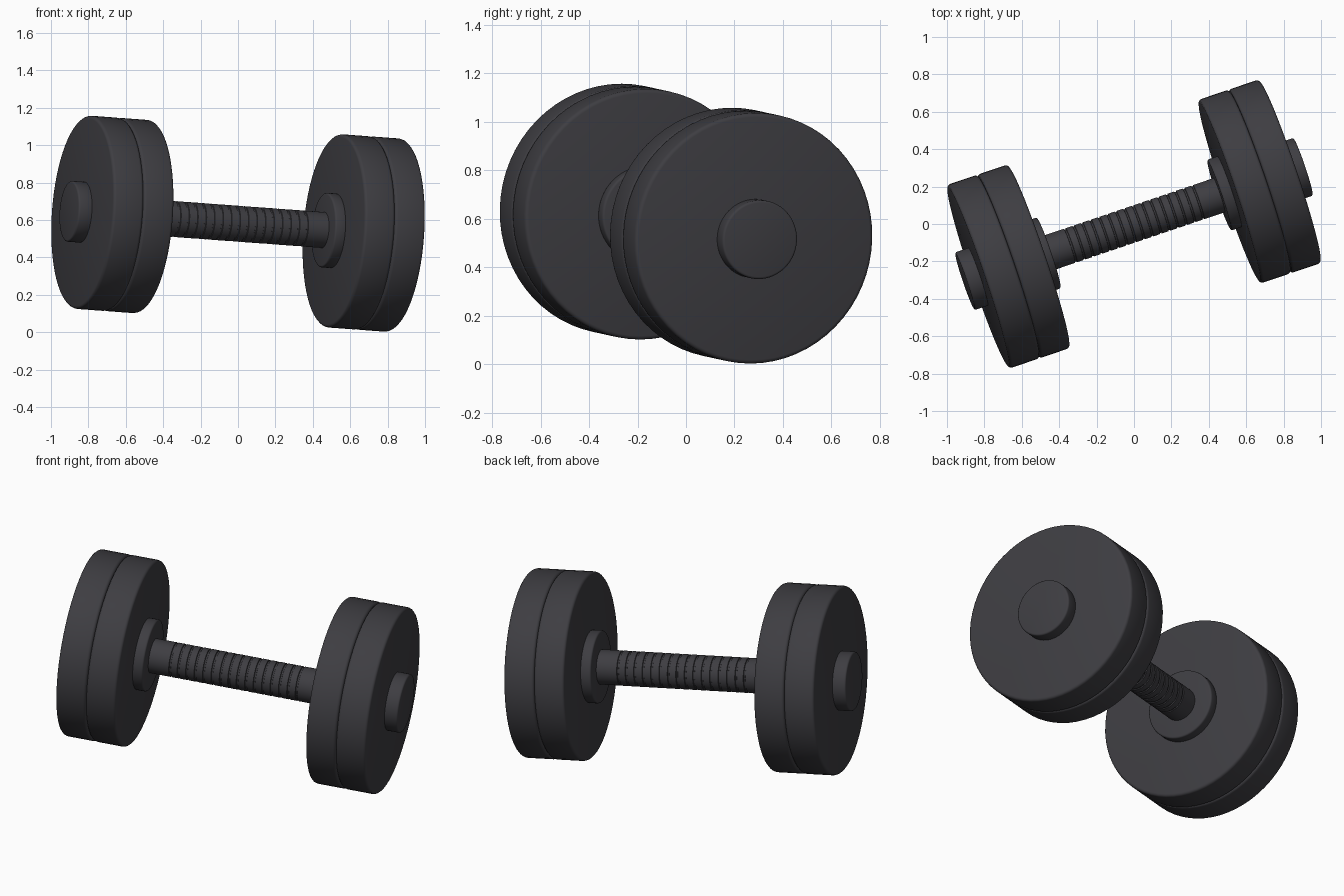
import bpy, bmesh, math
from mathutils import Matrix

if "Cube" in bpy.data.objects:
    bpy.data.objects.remove(bpy.data.objects["Cube"], do_unlink=True)

# One dark grey material for everything
grey = bpy.data.materials.new("dark_grey")
grey.use_nodes = True
colour = (0.048, 0.047, 0.054, 1)
grey.diffuse_color = colour
grey.node_tree.nodes["Principled BSDF"].inputs["Base Color"].default_value = colour

# The whole dumbbell is turned and tipped about its middle
POSE = (Matrix.Translation((0, 0, 0.58)) @ Matrix.Rotation(math.radians(18.7), 4, 'Z')
        @ Matrix.Rotation(math.radians(4), 4, 'Y'))


def lathe(name, profile, steps=64):
    """Turn (position along bar, radius) points around the bar; cap both ends."""
    bm = bmesh.new()
    rings = []
    for x, r in profile:
        rings.append([bm.verts.new((x, r * math.cos(2 * math.pi * i / steps),
                                    r * math.sin(2 * math.pi * i / steps)))
                      for i in range(steps)])
    for a, b in zip(rings, rings[1:]):
        for i in range(steps):
            j = (i + 1) % steps
            bm.faces.new((a[i], a[j], b[j], b[i]))
    bm.faces.new(rings[0])
    bm.faces.new(rings[-1])
    bmesh.ops.recalc_face_normals(bm, faces=bm.faces)
    mesh = bpy.data.meshes.new(name)
    bm.to_mesh(mesh)
    bm.free()
    mesh.materials.append(grey)
    obj = bpy.data.objects.new(name, mesh)
    bpy.context.collection.objects.link(obj)
    obj.matrix_world = POSE
    bpy.ops.object.select_all(action='DESELECT')
    obj.select_set(True)
    bpy.context.view_layer.objects.active = obj
    bpy.ops.object.shade_smooth_by_angle(angle=math.radians(35))
    return obj


def disc(name, x0, x1, r, bevel):
    """Round plate with rounded rims."""
    arc = [(bevel * (1 - math.cos(a)), bevel * (1 - math.sin(a)))
           for a in (0, math.pi / 6, math.pi / 3, math.pi / 2)]
    start = [(x0 + dx, r - dr) for dx, dr in arc]
    end = [(x1 - dx, r - dr) for dx, dr in reversed(arc)]
    return lathe(name, start + end)


# Weights, collar and end cap on each side
for side, s in (("left", 1), ("right", -1)):
    for part, inner, outer, r, bevel in (
            ("inner_weight", 0.54, 0.711, 0.518, 0.016),
            ("outer_weight", 0.711, 0.882, 0.518, 0.016),
            ("collar", 0.482, 0.545, 0.20, 0.010),
            ("end_cap", 0.875, 0.957, 0.163, 0.010)):
        disc(f"{side}_{part}", min(s * inner, s * outer), max(s * inner, s * outer), r, bevel)

# Handle with evenly spaced grip grooves
handle = [(-0.5, 0.096)]
for k in range(16):
    x = -0.36 + 0.048 * k
    handle += [(x - 0.006, 0.096), (x - 0.004, 0.091), (x + 0.004, 0.091), (x + 0.006, 0.096)]
handle.append((0.5, 0.096))
lathe("handle", handle, 48)
